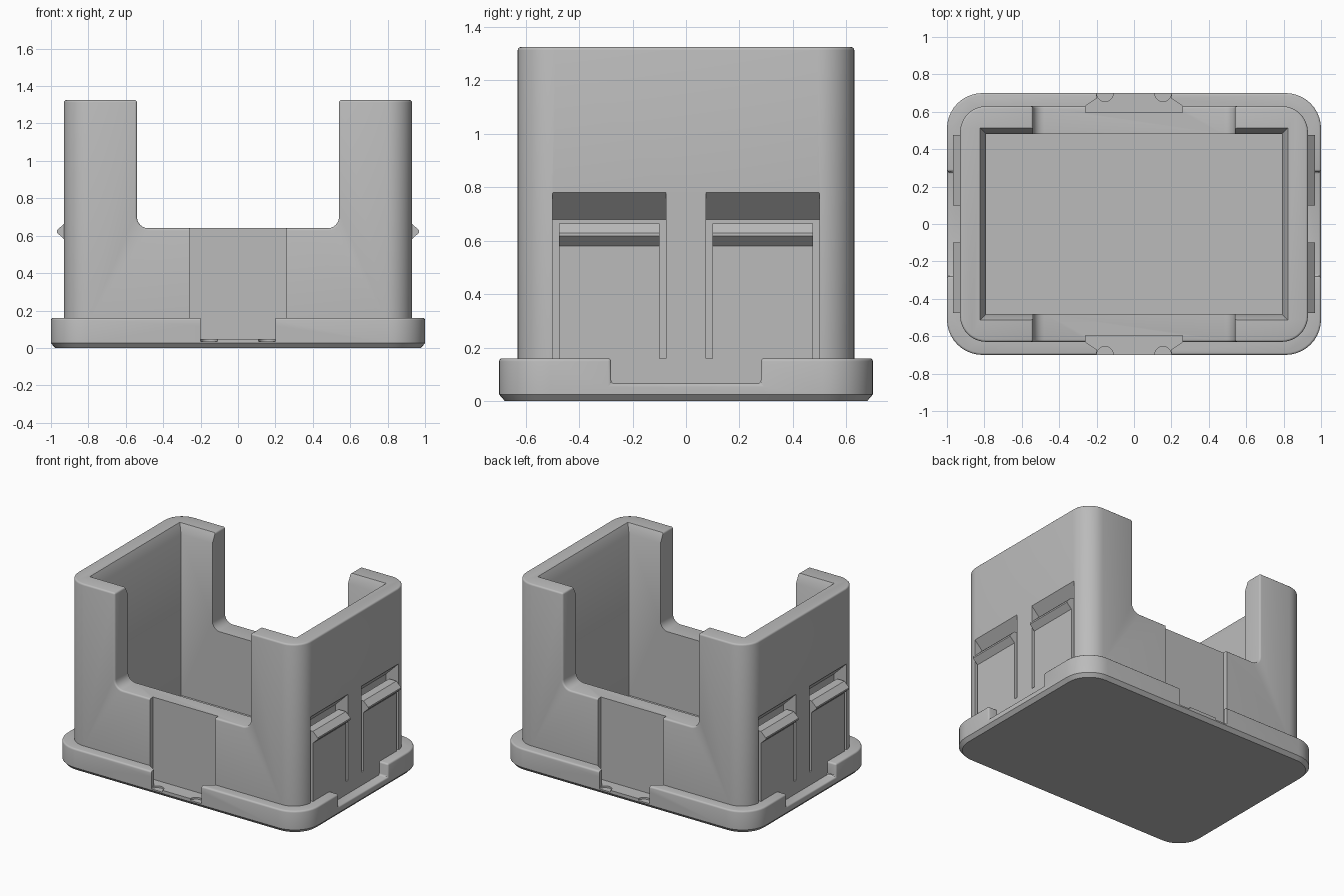
import bpy, bmesh, math

cube = bpy.data.objects.get("Cube")
if cube:
    bpy.data.objects.remove(cube)

grey = bpy.data.materials.new("plain_grey")
grey.use_nodes = True
grey.diffuse_color = (0.5, 0.5, 0.5, 1)
grey.node_tree.nodes["Principled BSDF"].inputs["Base Color"].default_value = (0.5, 0.5, 0.5, 1)


def loft(name, rings):
    """Closed solid through matching rings of 3D points."""
    bm = bmesh.new()
    loops = [[bm.verts.new(p) for p in ring] for ring in rings]
    n = len(loops[0])
    for a, b in zip(loops, loops[1:]):
        for i in range(n):
            j = (i + 1) % n
            bm.faces.new((a[i], a[j], b[j], b[i]))
    bm.faces.new(loops[0])
    bm.faces.new(loops[-1])
    bmesh.ops.recalc_face_normals(bm, faces=bm.faces[:])
    mesh = bpy.data.meshes.new(name)
    bm.to_mesh(mesh)
    bm.free()
    mesh.materials.append(grey)
    obj = bpy.data.objects.new(name, mesh)
    bpy.context.collection.objects.link(obj)
    return obj


def upright(name, pts, z0, z1):
    return loft(name, [[(x, y, z) for x, y in pts] for z in (z0, z1)])


def along_y(name, pts, y0, y1):
    return loft(name, [[(x, y, z) for x, z in pts] for y in (y0, y1)])


def rounded(hx, hy, r, n=10):
    """Rounded rectangle outline."""
    pts = []
    for k, (sx, sy) in enumerate([(1, 1), (-1, 1), (-1, -1), (1, -1)]):
        for i in range(n + 1):
            a = math.pi / 2 * (k + i / n)
            pts.append((sx * (hx - r) + r * math.cos(a), sy * (hy - r) + r * math.sin(a)))
    return pts


def box(x0, x1, y0, y1):
    return [(x0, y0), (x1, y0), (x1, y1), (x0, y1)]


def bake(obj):
    bpy.context.view_layer.update()
    graph = bpy.context.evaluated_depsgraph_get()
    mesh = bpy.data.meshes.new_from_object(obj.evaluated_get(graph))
    obj.modifiers.clear()
    obj.data = mesh


def combine(obj, other, operation="DIFFERENCE"):
    mod = obj.modifiers.new("bool", "BOOLEAN")
    mod.operation, mod.solver, mod.object = operation, "EXACT", other
    bake(obj)
    bpy.data.objects.remove(other)


def soften(obj, width, angle):
    mod = obj.modifiers.new("bevel", "BEVEL")
    mod.width, mod.segments = width, 3
    mod.limit_method, mod.angle_limit = "ANGLE", math.radians(angle)
    bake(obj)


# Base flange with chamfered underside and side notches
shell = loft("housing", [[(x, y, z) for x, y in rounded(1 - d, 0.7 - d, 0.19 - d)]
                         for d, z in ((0.022, 0), (0, 0.025), (0, 0.16))])
for s in (-1, 1):
    combine(shell, upright("notch", box(s * 0.915, s * 1.2, -0.28, 0.28), 0.065, 0.4))
soften(shell, 0.012, 60)

# Walls with the wide front and back opening
walls = upright("walls", rounded(0.93, 0.63, 0.14), 0.035, 1.325)
opening = [(x, z + 1.24) for x, z in rounded(0.54, 0.6, 0.06, 6)]
combine(walls, along_y("opening", opening, -1, 1))
soften(walls, 0.012, 40)
combine(shell, walls, "UNION")

# Inner cavity with a flared rim
combine(shell, loft("cavity", [[(x, y, z) for x, y in box(-0.79 - d, 0.79 + d, -0.48 - d, 0.48 + d)]
                               for d, z in ((0, 0.1), (0, 1.26), (0.035, 1.33), (0.035, 1.5))]))

# Front and back recesses with finger dimples
half = [(0.26, 0.595), (0.26, 0.63), (0.2, 0.67), (0.2, 0.8)]
for s in (-1, 1):
    outline = [(x, s * y) for x, y in half] + [(-x, s * y) for x, y in reversed(half)]
    combine(shell, upright("recess", outline, 0.048, 0.9))
    for t in (-1, 1):
        dimple = [(x + t * 0.155, y + s * 0.7) for x, y in rounded(0.045, 0.045, 0.0449, 6)]
        combine(shell, upright("dimple", dimple, 0.035, 0.12))

# Snap clips, each in its own pocket in the side walls
pocket = [(0.99, 0.16), (0.83, 0.16), (0.83, 0.68), (0.93, 0.78), (0.99, 0.78)]
clip = [(0.87, 0.16), (0.93, 0.16), (0.93, 0.58), (0.968, 0.617),
        (0.968, 0.628), (0.93, 0.665), (0.87, 0.665)]
for s, side in ((-1, "right"), (1, "left")):
    for t, end in ((-1, "front"), (1, "back")):
        combine(shell, along_y("pocket", [(s * x, z) for x, z in pocket], t * 0.075, t * 0.5))
        along_y(f"{side}_{end}_clip", [(s * x, z) for x, z in clip], t * 0.1, t * 0.475)

# Smooth the rounded corners, keep the edges crisp
bpy.ops.object.select_all(action="DESELECT")
shell.select_set(True)
bpy.context.view_layer.objects.active = shell
bpy.ops.object.shade_smooth_by_angle(angle=math.radians(32))
